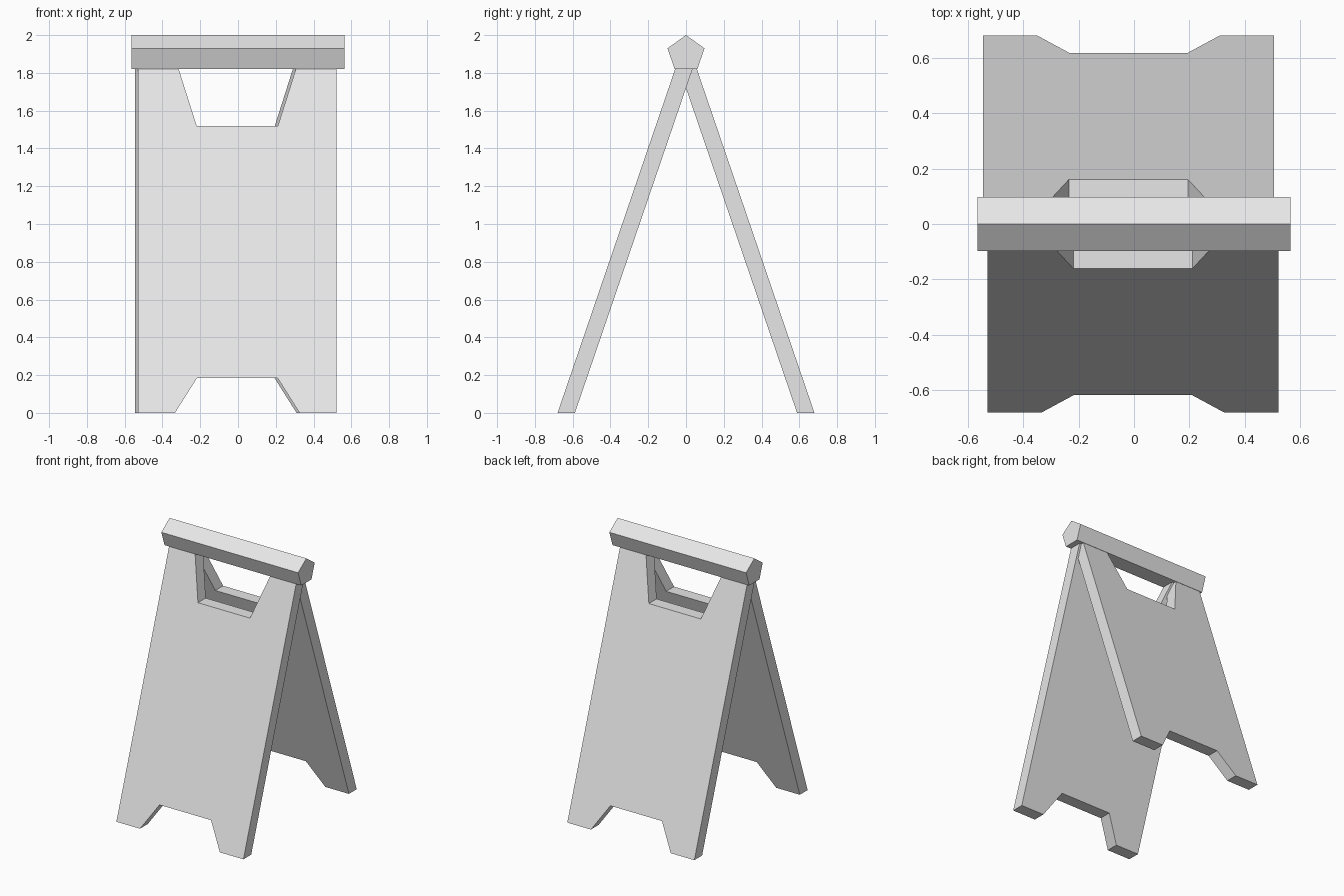
import bpy
import bmesh

cube = bpy.data.objects.get("Cube")
if cube:
    bpy.data.objects.remove(cube, do_unlink=True)

grey = bpy.data.materials.new("light_grey")
grey.use_nodes = True
colour = (0.8, 0.8, 0.8, 1)
grey.diffuse_color = colour
grey.node_tree.nodes["Principled BSDF"].inputs["Base Color"].default_value = colour


def prism(name, outline, sweep):
    """Extrude a planar outline along a sweep vector into a solid."""
    bm = bmesh.new()
    face = bm.faces.new([bm.verts.new(p) for p in outline])
    ext = bmesh.ops.extrude_face_region(bm, geom=[face], use_keep_orig=True)
    verts = [v for v in ext["geom"] if isinstance(v, bmesh.types.BMVert)]
    bmesh.ops.translate(bm, verts=verts, vec=sweep)
    bmesh.ops.recalc_face_normals(bm, faces=bm.faces)
    mesh = bpy.data.meshes.new(name)
    bm.to_mesh(mesh)
    bm.free()
    mesh.materials.append(grey)
    obj = bpy.data.objects.new(name, mesh)
    bpy.context.collection.objects.link(obj)
    return obj


# Half outline of a board: foot notch, outer edge, handle notch
FOOT_Y, LEAN, DEPTH = 0.68, 0.342, 0.092
half = [(0.213, 0.185), (0.33, 0), (0.525, 0), (0.525, 1.86), (0.323, 1.86), (0.215, 1.52)]
outline = half + [(-x, z) for x, z in reversed(half)]


def board(name, side, shift):
    """Leaning board with level cuts; side is -1 for front, 1 for back."""
    points = [(x + shift, side * (FOOT_Y - LEAN * z), z) for x, z in outline]
    return prism(name, points, (0, -side * DEPTH, 0))


board("front_board", -1, -0.004)
board("back_board", 1, -0.02)

# Five-sided ridge beam across the top
BEAM = 0.565
section = [(0, 2), (0.098, 1.93), (0.06, 1.82), (-0.06, 1.82), (-0.098, 1.93)]
prism("ridge_beam", [(-BEAM, y, z) for y, z in section], (2 * BEAM, 0, 0))
